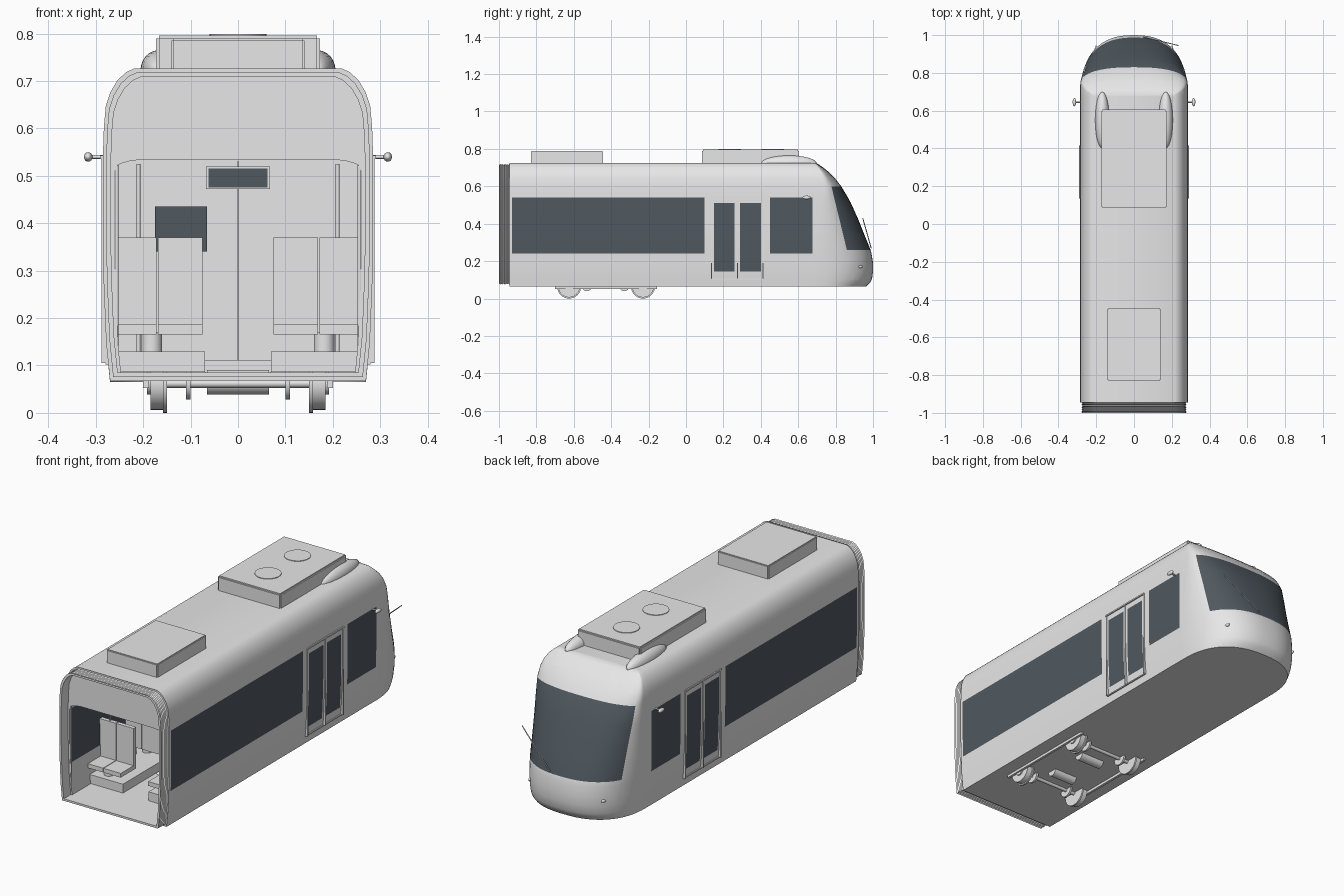
import bpy, bmesh, math
from mathutils import Vector

cube = bpy.data.objects.get("Cube")
if cube:
    bpy.data.objects.remove(cube, do_unlink=True)


def material(name, rgb):
    m = bpy.data.materials.new(name)
    m.use_nodes = True
    m.diffuse_color = (*rgb, 1)
    m.node_tree.nodes["Principled BSDF"].inputs["Base Color"].default_value = (*rgb, 1)
    return m


GREY = material("light grey", (0.8, 0.8, 0.8))
GLASS = material("dark glass", (0.08, 0.1, 0.118))
made = []


def finish(name, bm, *mats):
    mesh = bpy.data.meshes.new(name)
    bm.to_mesh(mesh)
    bm.free()
    for m in mats or (GREY,):
        mesh.materials.append(m)
    ob = bpy.data.objects.new(name, mesh)
    bpy.context.collection.objects.link(ob)
    made.append(ob)
    return ob


def loft(bm, rings, closed=True):
    rows = [[bm.verts.new(p) for p in ring] for ring in rings]
    n = len(rows[0])
    for a, b in zip(rows, rows[1:]):
        for i in range(n if closed else n - 1):
            j = (i + 1) % n
            bm.faces.new((a[i], a[j], b[j], b[i]))
    return rows


def box(name, lo, hi, mat=GREY, bevel=0):
    bm = bmesh.new()
    bmesh.ops.create_cube(bm, size=1)
    lo, hi = Vector(lo), Vector(hi)
    for v in bm.verts:
        v.co = (lo + hi) / 2 + v.co * (hi - lo)
    if bevel:
        bmesh.ops.bevel(bm, geom=bm.edges[:], offset=bevel, segments=2, affect='EDGES')
    return finish(name, bm, mat)


def side_box(name, s, lo, hi, mat=GREY):
    xs = sorted((s * lo[0], s * hi[0]))
    return box(name, (xs[0], *lo[1:]), (xs[1], *hi[1:]), mat)


def rod(name, p, q, r, segments=24):
    bm = bmesh.new()
    p, q = Vector(p), Vector(q)
    bmesh.ops.create_cone(bm, cap_ends=True, segments=segments, radius1=r, radius2=r, depth=(q - p).length)
    turn = (q - p).to_track_quat('Z', 'Y')
    for v in bm.verts:
        v.co = turn @ v.co + (p + q) / 2
    return finish(name, bm)


def blob(name, centre, size):
    bm = bmesh.new()
    bmesh.ops.create_uvsphere(bm, u_segments=24, v_segments=12, radius=1)
    for v in bm.verts:
        v.co = Vector(centre) + Vector(a * b for a, b in zip(v.co, size))
    return finish(name, bm)


# Body levels: height, half width, nose tip y, y where the nose curve starts
LEVELS = [(.065, .27, .965, .69), (.085, .272, .985, .69), (.105, .274, .995, .69),
          (.145, .278, 1, .69), (.19, .28, 1, .69), (.24, .282, .992, .69),
          (.26, .283, .987, .69), (.35, .285, .95, .70), (.43, .285, .918, .71),
          (.51, .285, .882, .725), (.54, .285, .866, .73), (.60, .283, .83, .74),
          (.645, .279, .795, .73), (.675, .269, .765, .72), (.70, .254, .735, .705),
          (.717, .236, .71, .695), (.725, .218, .695, .685)]
BACK = -.945
COLUMNS = [BACK, -.93, .1, .15, .26, .29, .4, .45, .675]
WINDOWS = [(-.93, .1, .24, .54), (.15, .26, .145, .51), (.29, .4, .145, .51), (.45, .675, .24, .54)]


def plan(z, w, tip, start):
    cap = []
    for i in range(33):
        a = math.pi * i / 32
        c, s = math.cos(a), max(0, math.sin(a))
        cap.append((math.copysign(w * abs(c) ** .83, c), start + (tip - start) * s ** .83, z))
    return [(w, y, z) for y in COLUMNS] + cap + [(-w, y, z) for y in reversed(COLUMNS)]


# Body shell with flush windows and windscreen
bm = bmesh.new()
rows = loft(bm, [plan(*l) for l in LEVELS], closed=False)
bm.faces.new(rows[-1])
bm.faces.new(rows[0])
nose = [f for f in bm.faces if f.calc_center_median().y > .69]
geom = set(nose) | {e for f in nose for e in f.edges} | {v for f in nose for v in f.verts}
bmesh.ops.bisect_plane(bm, geom=list(geom), plane_co=(0, .78, .59), plane_no=(0, .33, .08))
for f in bm.faces:
    c = f.calc_center_median()
    if len(f.verts) > 20:
        continue
    on_side = any(a < c.y < b and lo < c.z < hi for a, b, lo, hi in WINDOWS)
    on_nose = .26 < c.z < .6 and (c.y - .78) * .33 + (c.z - .59) * .08 > 0
    f.material_index = int(on_side or on_nose)
bmesh.ops.recalc_face_normals(bm, faces=bm.faces)
finish("body_shell", bm, GREY, GLASS)


def section(y, fx, fz):
    half = [(fx(l[1]), fz(l[0])) for l in LEVELS]
    return [(x, y, z) for x, z in half] + [(-x, y, z) for x, z in reversed(half)]


def scaled(y, k, kz):
    return section(y, lambda x: x * k, lambda z: .397 + (z - .395) * kz)


def cabin(y):
    return section(y, lambda x: min(.26, x - .025),
                   lambda z: max(.085, z if z < .5 else .5 + (z - .5) * .155))


# Passenger end panel and hollow cabin
bm = bmesh.new()
loft(bm, [scaled(BACK, 1, 1), cabin(BACK)])
bmesh.ops.remove_doubles(bm, verts=bm.verts, dist=1e-5)
finish("end_panel", bm)
bm = bmesh.new()
rows = loft(bm, [cabin(y) for y in COLUMNS[:-1] + [.62]])
bm.faces.new(rows[-1])
for f in bm.faces:
    c = f.calc_center_median()
    f.material_index = int(abs(c.x) > .25 and -.93 < c.y < .1 and .24 < c.z < .51)
bmesh.ops.remove_doubles(bm, verts=bm.verts, dist=1e-5)
finish("cabin_lining", bm, GREY, GLASS)

# Folded gangway bellows
bm = bmesh.new()
pleats = [scaled(BACK - .055 * i / 12, .975 - .018 * (i % 2), .975 - .014 * (i % 2)) for i in range(13)]
loft(bm, pleats + [scaled(-1, .94, .945), scaled(BACK, .94, .945)])
bmesh.ops.recalc_face_normals(bm, faces=bm.faces)
finish("gangway_bellows", bm)

# Roof equipment
box("rear_roof_unit", (-.14, -.83, .715), (.14, -.445, .79), bevel=.004)
box("front_roof_unit", (-.173, .085, .715), (.173, .605, .796), bevel=.006)
for y in (.235, .465):
    rod("roof_fan", (0, y, .79), (0, y, .799), .06, 32)

# Cab wall details
box("cab_door_seam", (-.002, .612, .11), (.002, .62, .53))
box("sign_frame", (-.067, .606, .472), (.067, .62, .52))
box("sign_display", (-.062, .603, .476), (.062, .607, .516), GLASS)
box("cab_window", (-.175, .612, .34), (-.065, .619, .435), GLASS)
box("cab_step", (-.07, .55, .085), (.07, .62, .112))

for s in (-1, 1):
    # Fairings, mirrors, lamps
    blob("roof_fairing", (s * .168, .55, .722), (.038, .15, .043))
    rod("mirror_arm", (s * .28, .645, .54), (s * .315, .645, .54), .004, 12)
    blob("mirror", (s * .316, .645, .54), (.009, .022, .01))
    blob("nose_lamp", (s * .2, .925, .17), (.008, .02, .008))
    # Door surround and seam
    for y in (.137, .275, .413):
        side_box("door_post", s, (.27, y - .003, .105), (.288, y + .003, .54))
    side_box("door_rail", s, (.27, .134, .536), (.291, .416, .543))
    side_box("door_sill", s, (.262, .134, .102), (.28, .416, .108))
    # Handrails, seat platforms and seats
    rod("end_handrail", (s * .256, -.94, .09), (s * .256, -.94, .53), .004, 12)
    side_box("seat_platform", s, (.07, -.8, .086), (.256, -.08, .13))
    for y, facing in ((-.7, -1), (-.5, 1), (-.2, -1)):
        rod("grab_pole", (s * .21, y, .13), (s * .21, y, .525), .004, 12)
        rod("seat_pedestal", (s * .182, y + facing * .05, .13), (s * .182, y + facing * .05, .17), .022)
        for x in (.075, .172):
            ends = sorted((y, y + facing * .11))
            side_box("seat_cushion", s, (x, ends[0], .165), (x + .094, ends[1], .186))
            side_box("seat_back", s, (x, y - .01, .165), (x + .094, y + .01, .37))
    # Wheels and brake discs
    for y in (-.23, -.625):
        rod("wheel", (s * .155, y, .064), (s * .185, y, .064), .058, 32)
        rod("wheel_flange", (s * .15, y, .064), (s * .158, y, .064), .064, 32)
        rod("wheel_hub", (s * .185, y, .064), (s * .192, y, .064), .025)
        rod("brake_disc", (s * .1, y, .064), (s * .11, y, .064), .036)
    side_box("bogie_frame", s, (.188, -.7, .052), (.2, -.155, .08))

# Underframe
for y in (-.23, -.625):
    rod("axle", (-.17, y, .062), (.17, y, .062), .009, 12)
for y in (-.33, -.53):
    rod("drive_motor", (-.065, y, .065), (.065, y, .065), .026)

# Windscreen wiper
rod("wiper_arm", (.05, .99, .27), (.235, .945, .43), .0025, 8)

# Smooth the curved surfaces and keep hard edges
bpy.ops.object.select_all(action='DESELECT')
for ob in made:
    ob.select_set(True)
bpy.context.view_layer.objects.active = made[0]
bpy.ops.object.shade_smooth_by_angle(angle=math.radians(35))
